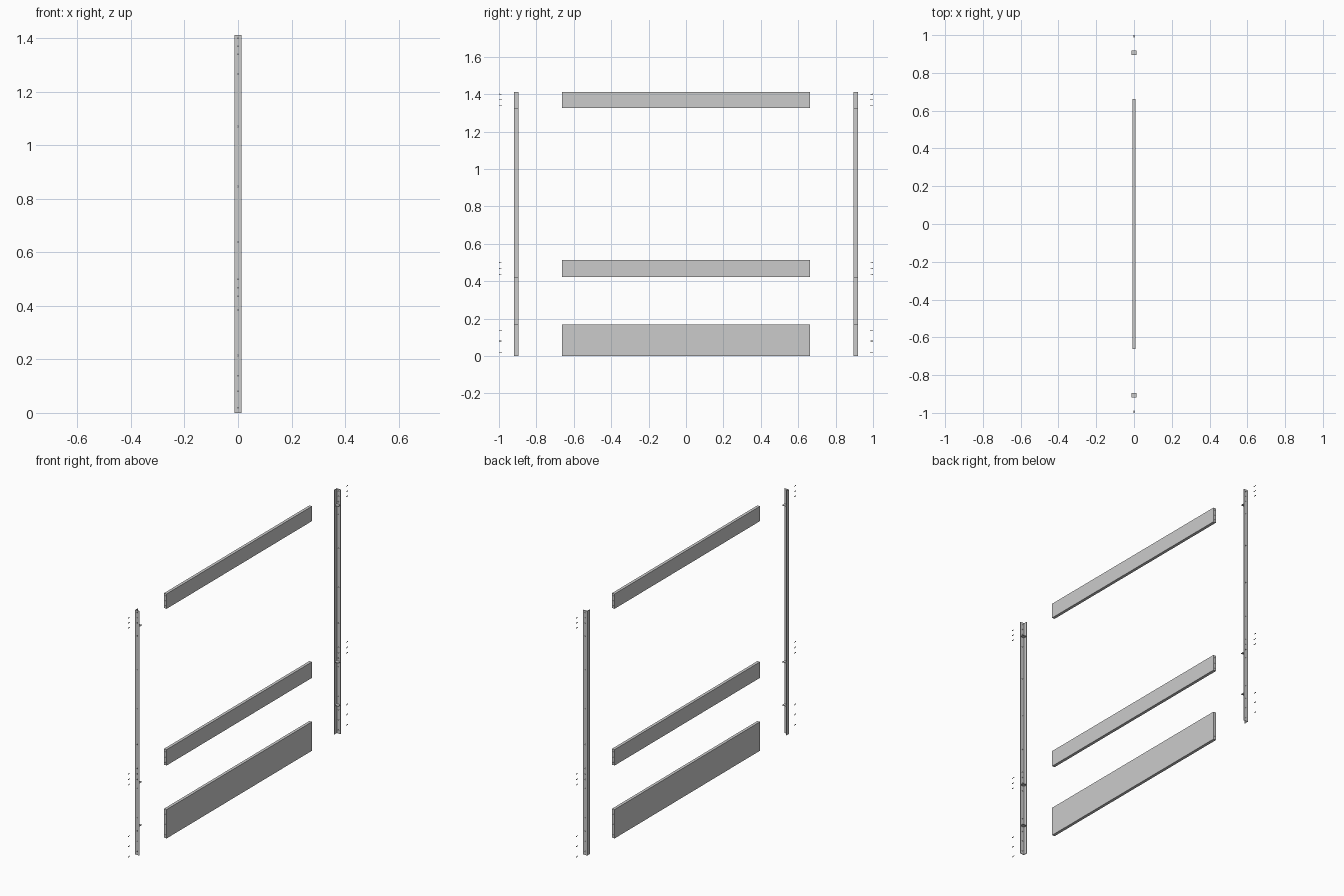
import bpy, bmesh, math
from mathutils import Matrix

if "Cube" in bpy.data.objects:
    bpy.data.objects.remove(bpy.data.objects["Cube"])

SCREW_Z = [(0.02, 0.08, 0.138), (0.436, 0.467, 0.499), (1.34, 1.37, 1.40)]
EXTRA_HOLES = (0.215, 0.385, 0.638, 0.845, 1.07, 1.265)
PANELS = [("bottom_panel", 0.0, 0.167), ("middle_panel", 0.421, 0.513), ("top_panel", 1.326, 1.412)]
TAB_Z = (0.1685, 0.4175, 1.3225)
H, W, T = 1.412, 0.0132, 0.003      # post height, half width, sheet thickness
OUT, INN = 0.9195, 0.896            # outer and inner limits of a post in y


def finish(name, bm):
    bmesh.ops.recalc_face_normals(bm, faces=bm.faces)
    me = bpy.data.meshes.new(name)
    bm.to_mesh(me)
    bm.free()
    ob = bpy.data.objects.new(name, me)
    bpy.context.collection.objects.link(ob)
    return ob


def box(name, x0, x1, y0, y1, z0, z1):
    bm = bmesh.new()
    m = Matrix.Translation(((x0 + x1) / 2, (y0 + y1) / 2, (z0 + z1) / 2)) @ \
        Matrix.Diagonal((x1 - x0, abs(y1 - y0), z1 - z0, 1))
    bmesh.ops.create_cube(bm, size=1, matrix=m)
    return finish(name, bm)


def rod(bm, y0, y1, r0, r1, z, seg=16):
    # cone or cylinder along y from y0 (radius r0) to y1 (radius r1)
    turn = Matrix.Rotation(-math.pi / 2 if y1 > y0 else math.pi / 2, 4, 'X')
    bmesh.ops.create_cone(bm, cap_ends=True, segments=seg, radius1=r0, radius2=r1,
                          depth=abs(y1 - y0),
                          matrix=Matrix.Translation((0, (y0 + y1) / 2, z)) @ turn)


def drill(ob, spans, radius, heights):
    bm = bmesh.new()
    for y0, y1 in spans:
        for z in heights:
            rod(bm, y0, y1, radius, radius, z)
    cutter = finish("drill_helper", bm)
    cutter.hide_render = True
    mod = ob.modifiers.new("holes", 'BOOLEAN')
    mod.object, mod.operation, mod.solver = cutter, 'DIFFERENCE', 'EXACT'
    bpy.context.view_layer.objects.active = ob
    bpy.ops.object.modifier_apply(modifier="holes")
    bpy.data.objects.remove(cutter)


# panels with pilot holes in both ends
for (name, z0, z1), heights in zip(PANELS, SCREW_Z):
    panel = box(name, -0.0085, 0.0085, -0.663, 0.663, z0, z1)
    drill(panel, [(-0.67, -0.65), (0.65, 0.67)], 0.0016, heights)

for side, s in (("left", -1), ("right", 1)):
    # L-section post: outer plate plus a flange on the -x side
    prof = [(-W, OUT), (W, OUT), (W, OUT - T), (-W + T, OUT - T), (-W + T, INN), (-W, INN)]
    bm = bmesh.new()
    face = bm.faces.new([bm.verts.new((x, s * y, 0)) for x, y in prof])
    ext = bmesh.ops.extrude_face_region(bm, geom=[face])
    bmesh.ops.translate(bm, vec=(0, 0, H),
                        verts=[v for v in ext["geom"] if isinstance(v, bmesh.types.BMVert)])
    post = finish(side + "_post", bm)
    drill(post, [(s * 0.91, s * 0.93)], 0.0022, [z for g in SCREW_Z for z in g] + list(EXTRA_HOLES))

    # square support tabs filling the corner of the post
    for i, z in enumerate(TAB_Z):
        box(f"{side}_tab_{i + 1}", -W + T, W, s * INN, s * (OUT - T), z - T / 2, z + T / 2)

    # countersunk screws floating outside the post
    for i, z in enumerate(z for g in SCREW_Z for z in g):
        bm = bmesh.new()
        rod(bm, s * 1.0, s * 0.9975, 0.003, 0.0015, z)
        rod(bm, s * 0.9976, s * 0.987, 0.0015, 0.0015, z)
        rod(bm, s * 0.987, s * 0.984, 0.0015, 0.0002, z)
        screw = finish(f"{side}_screw_{i + 1}", bm)
        bpy.ops.object.select_all(action='DESELECT')
        screw.select_set(True)
        bpy.context.view_layer.objects.active = screw
        bpy.ops.object.shade_smooth_by_angle()
